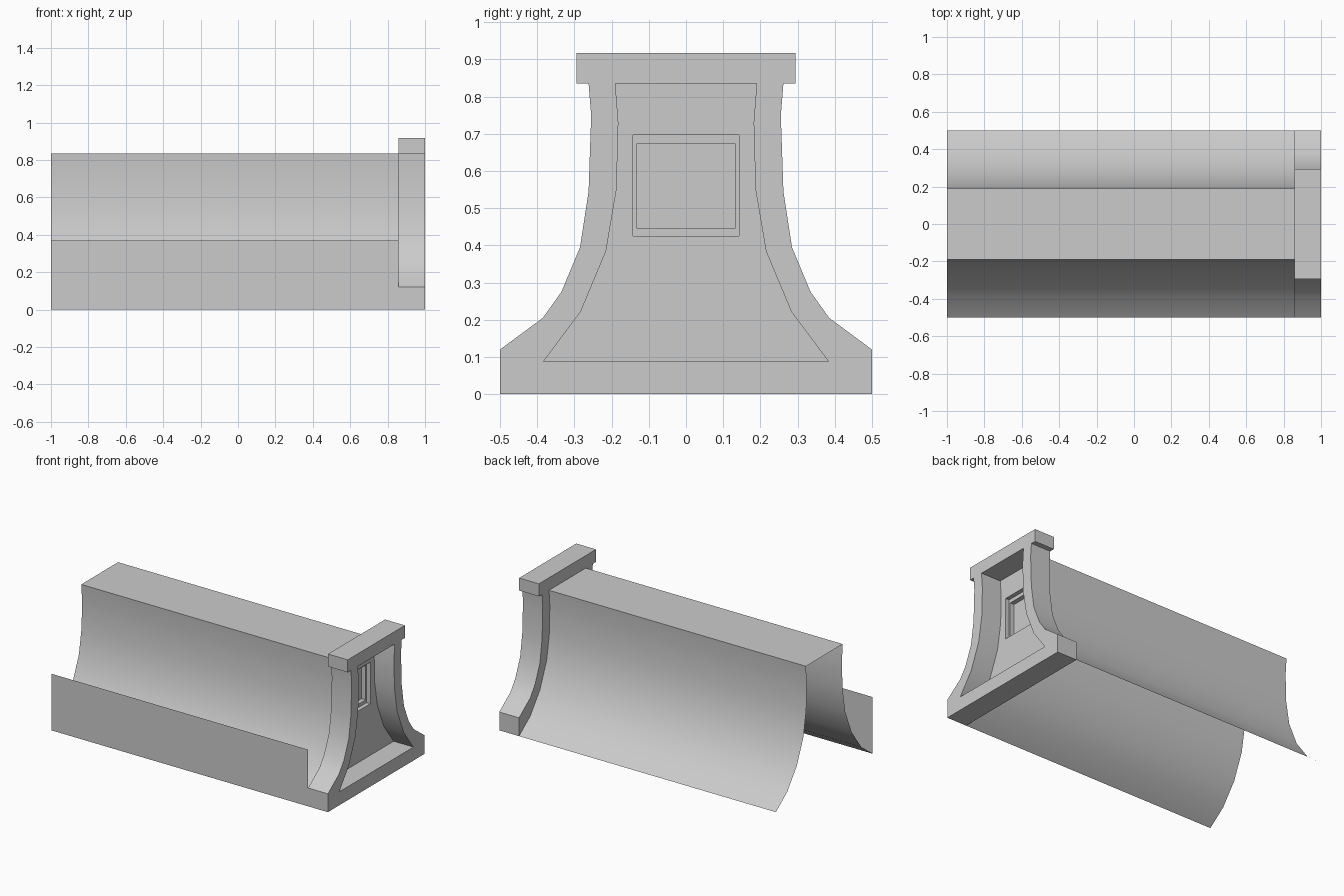
import bpy, bmesh, math

if "Cube" in bpy.data.objects:
    bpy.data.objects.remove(bpy.data.objects["Cube"])

X0, X1, X2 = -1.0, 0.857, 1.0          # roof start, gable wall, gable front
INNER = [(0.5, 0.0), (0.383, 0.088), (0.283, 0.222), (0.215, 0.385),
         (0.187, 0.55), (0.182, 0.73), (0.19, 0.835)]
OUTER = [(0.262, 0.835), (0.255, 0.75), (0.262, 0.545), (0.285, 0.395),
         (0.335, 0.275), (0.385, 0.205), (0.5, 0.12)]


def flip(profile):
    return [(-y, z) for y, z in reversed(profile)]


def make(name, verts, faces, normals=True, smooth=False):
    me = bpy.data.meshes.new(name)
    me.from_pydata(verts, [], faces)
    if normals:
        bm = bmesh.new()
        bm.from_mesh(me)
        bmesh.ops.recalc_face_normals(bm, faces=bm.faces)
        bm.to_mesh(me)
        bm.free()
    ob = bpy.data.objects.new(name, me)
    bpy.context.collection.objects.link(ob)
    if smooth:
        bpy.ops.object.select_all(action='DESELECT')
        ob.select_set(True)
        bpy.context.view_layer.objects.active = ob
        bpy.ops.object.shade_smooth_by_angle(angle=math.radians(32))
    return ob


def prism(name, outline, xa, xb, smooth=False):
    n = len(outline)
    verts = [(x, y, z) for x in (xa, xb) for y, z in outline]
    faces = [(i, (i + 1) % n, n + (i + 1) % n, n + i) for i in range(n)]
    faces += [tuple(range(n))[::-1], tuple(range(n, 2 * n))]
    return make(name, verts, faces, smooth=smooth)


def sheet(name, line, xa, xb, smooth=False):
    n = len(line)
    verts = [(x, y, z) for x in (xa, xb) for y, z in line]
    faces = [(i, n + i, n + i + 1, i + 1) for i in range(n - 1)]
    return make(name, verts, faces, normals=False, smooth=smooth)


# Curved open roof shell with flat top
sheet("roof_shell", flip(INNER)[::-1] + INNER[::-1], X0, X1, smooth=True)

# Upright panel along the front edge
sheet("front_panel", [(-0.5, 0.0), (-0.5, 0.37)], X0, X1)

# Gable side posts, base beam and cap
post = INNER + OUTER
prism("gable_post_back", post, X1, X2, smooth=True)
prism("gable_post_front", flip(post), X1, X2, smooth=True)
prism("gable_base_beam", [(-0.5, 0), (0.5, 0), (0.383, 0.088), (-0.383, 0.088)], X1, X2)
prism("gable_cap", [(-0.295, 0.835), (0.295, 0.835), (0.295, 0.917), (-0.295, 0.917)], X1, X2)

# Gable wall in two halves around the window opening
half = [(0, 0.088)] + INNER[1:] + [(0, 0.835), (0, 0.697), (0.143, 0.697),
                                   (0.143, 0.425), (0, 0.425)]
for name, line in (("gable_wall_back", half), ("gable_wall_front", flip(half))):
    make(name, [(X1, y, z) for y, z in line], [tuple(range(len(line)))], normals=False)

# Recessed window: outer reveal, frame face, inner reveal, pane
rings = [(0.143, 0.425, 0.697, X1), (0.143, 0.425, 0.697, 0.83),
         (0.133, 0.447, 0.673, 0.83), (0.133, 0.447, 0.673, 0.80)]
verts, faces = [], []
for hy, za, zb, x in rings:
    verts += [(x, -hy, za), (x, hy, za), (x, hy, zb), (x, -hy, zb)]
for r in range(3):
    for i in range(4):
        j = (i + 1) % 4
        faces.append((4 * r + i, 4 * r + j, 4 * r + 4 + j, 4 * r + 4 + i))
faces.append((12, 13, 14, 15))
make("window", verts, faces, normals=False)
